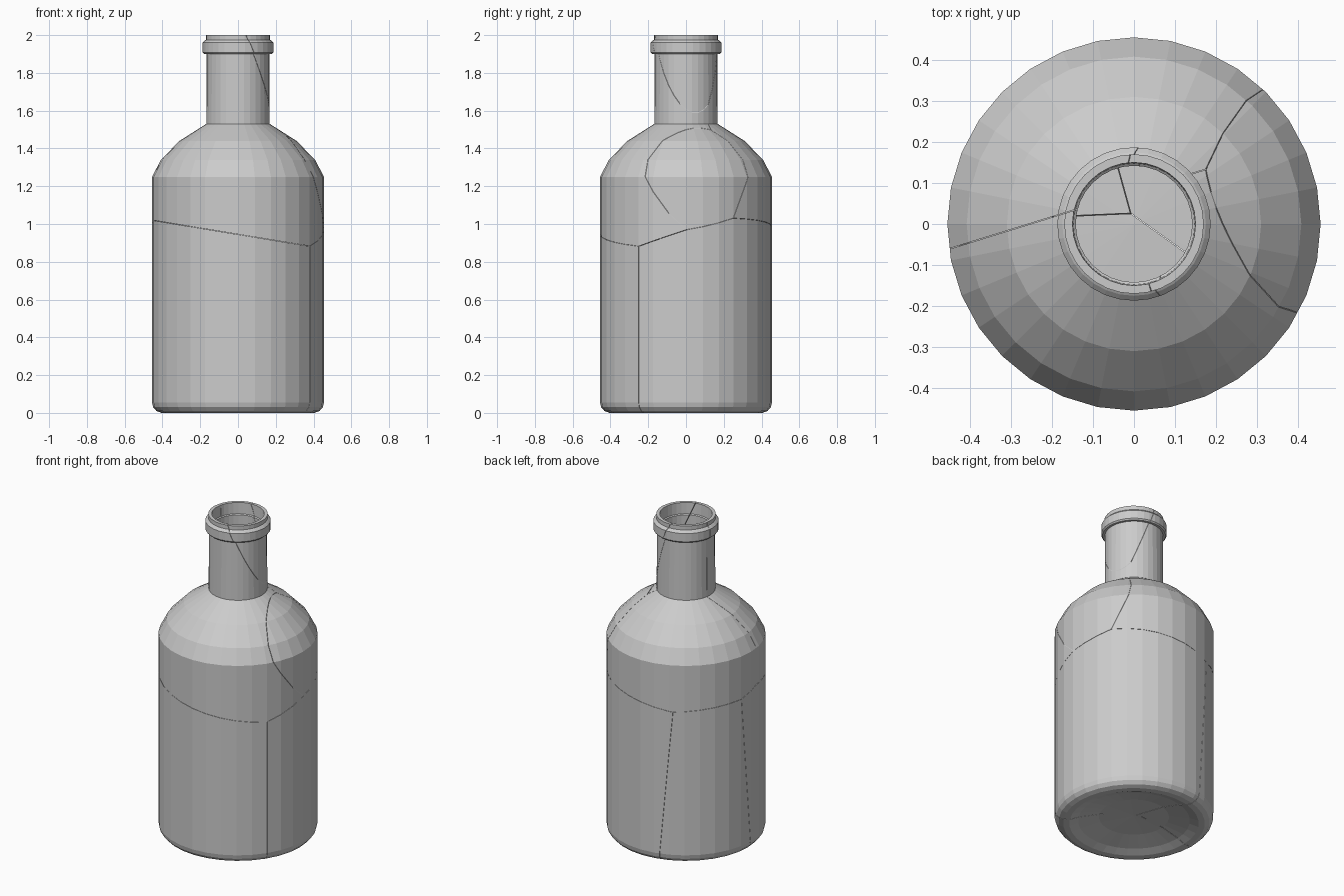
import bpy, bmesh, math
from mathutils import Vector

if "Cube" in bpy.data.objects:
    bpy.data.objects.remove(bpy.data.objects["Cube"])

SIDES = 32
GAP = 0.0008

# Closed wall profile (radius, height): underside, outside, mouth, inside, floor
PROFILE = [(0, .05), (.2, .042), (.32, .018), (.37, 0), (.405, 0), (.432, .01),
           (.449, .03), (.455, .055), (.455, 1.25), (.408, 1.34), (.31, 1.44),
           (.168, 1.53), (.166, 1.9), (.18, 1.9), (.187, 1.908), (.187, 1.96),
           (.175, 1.972), (.17, 1.975), (.17, 2.0), (.15, 2.0), (.148, 1.93),
           (.142, 1.925), (.142, 1.52), (.295, 1.42), (.385, 1.325), (.43, 1.24),
           (.43, .075), (.405, .04), (.37, .035), (.2, .065), (0, .073)]


def lathe():
    bm = bmesh.new()
    rings = []
    for r, z in PROFILE:
        n = SIDES if r else 1
        rings.append([bm.verts.new((r * math.cos(math.tau * i / SIDES),
                                    r * math.sin(math.tau * i / SIDES), z)) for i in range(n)])
    for a, b in zip(rings, rings[1:]):
        for i in range(SIDES):
            j = (i + 1) % SIDES
            quad = [a[i % len(a)], a[j % len(a)], b[j % len(b)], b[i % len(b)]]
            bm.faces.new(list(dict.fromkeys(quad)))
    bmesh.ops.recalc_face_normals(bm, faces=bm.faces[:])
    return bm


def mirror_point(p, normal, through):
    n = Vector(normal).normalized()
    return p - 2 * (p - Vector(through)).dot(n) * n


# Cell centres of the broken bottle, each mirrored across a crack plane
front_top = Vector((-.04, -.08, 1.47))
front_base = mirror_point(front_top, (.165, 0, 1), (0, 0, .945))
back_top = mirror_point(front_top, (-.31, 1, 0), (0, .079, 0))
right_top = mirror_point(front_top, (.875, .279, .396), (.454, .02, .96))
right_base = mirror_point(front_base, (.58, .815, 0), (0, .02, 0))
left_base = mirror_point(front_base, (-.04, 1, -.085), (0, .02, 0))
cells = {"shard_front_top": front_top, "shard_front_base": front_base,
         "shard_back_top": back_top, "shard_right_top": right_top,
         "shard_right_base": right_base, "shard_left_base": left_base}

# Cut one shard per cell out of the full bottle
for name, site in cells.items():
    bm = lathe()
    for other in cells.values():
        if other is site:
            continue
        n = (other - site).normalized()
        cut = bmesh.ops.bisect_plane(
            bm, geom=bm.verts[:] + bm.edges[:] + bm.faces[:], dist=1e-6,
            plane_co=(site + other) / 2 - n * GAP, plane_no=n, clear_outer=True)
        rim = [e for e in cut["geom_cut"] if isinstance(e, bmesh.types.BMEdge) and e.is_boundary]
        if rim:
            bmesh.ops.triangle_fill(bm, edges=rim, normal=n, use_beauty=True)
    bmesh.ops.recalc_face_normals(bm, faces=bm.faces[:])
    mesh = bpy.data.meshes.new(name)
    bm.to_mesh(mesh)
    bm.free()
    bpy.context.collection.objects.link(bpy.data.objects.new(name, mesh))
